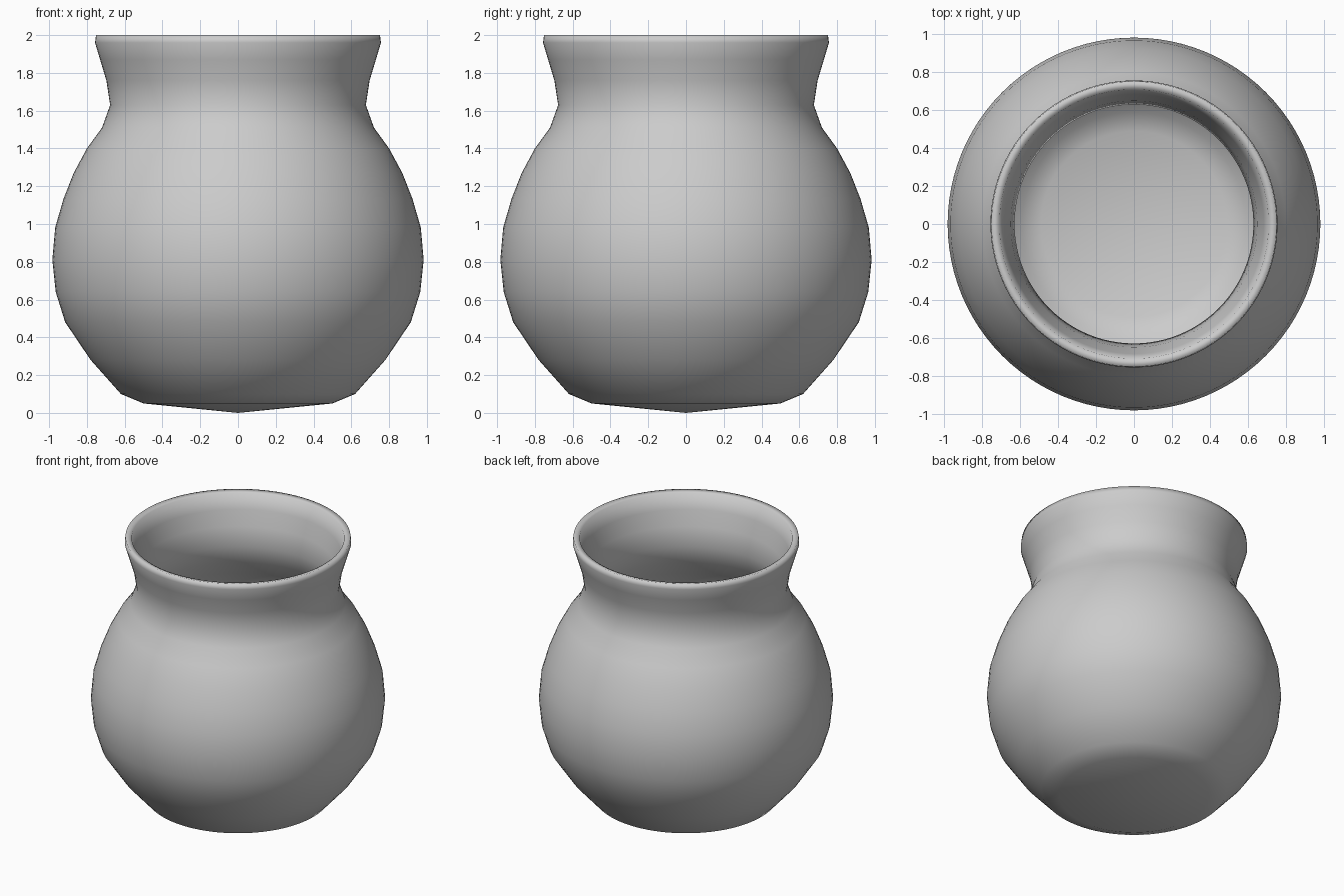
import bpy, bmesh
from math import cos, sin, tau

SEGMENTS = 96

cube = bpy.data.objects.get("Cube")
if cube:
    bpy.data.objects.remove(cube, do_unlink=True)

# Plain grey clay
clay = bpy.data.materials.new("grey clay")
clay.use_nodes = True
clay.diffuse_color = (0.6, 0.6, 0.6, 1)
clay.node_tree.nodes["Principled BSDF"].inputs["Base Color"].default_value = (0.6, 0.6, 0.6, 1)

# Outer wall from foot to lip, then inner wall back down (radius, height)
outer = [(0.5, 0.05), (0.62, 0.1), (0.78, 0.28), (0.915, 0.48), (0.965, 0.64),
         (0.983, 0.81), (0.968, 0.98), (0.925, 1.13), (0.87, 1.27), (0.80, 1.4),
         (0.72, 1.51), (0.677, 1.63), (0.697, 1.76), (0.73, 1.87),
         (0.757, 1.96), (0.752, 2.0)]
inner = [(0.71, 1.99), (0.685, 1.88), (0.65, 1.77), (0.63, 1.63), (0.68, 1.49),
         (0.765, 1.37), (0.83, 1.25), (0.88, 1.11), (0.92, 0.97), (0.935, 0.81),
         (0.917, 0.65), (0.87, 0.5), (0.74, 0.31), (0.59, 0.14), (0.49, 0.1)]


def revolve(bm, profile, bottom, top):
    """Turn the profile around z and close both ends with a fan."""
    rings = [[bm.verts.new((r * cos(tau * i / SEGMENTS), r * sin(tau * i / SEGMENTS), z))
              for i in range(SEGMENTS)] for r, z in profile]
    for low, high in zip(rings, rings[1:]):
        for i in range(SEGMENTS):
            j = (i + 1) % SEGMENTS
            bm.faces.new((low[i], low[j], high[j], high[i]))
    for ring, z, flip in ((rings[0], bottom, True), (rings[-1], top, False)):
        hub = bm.verts.new((0, 0, z))
        for i in range(SEGMENTS):
            a, b = ring[i], ring[(i + 1) % SEGMENTS]
            bm.faces.new((b, a, hub) if flip else (a, b, hub))


# Pot body
bm = bmesh.new()
revolve(bm, outer + inner, 0.0, 0.06)
mesh = bpy.data.meshes.new("pot")
bm.to_mesh(mesh)
bm.free()
mesh.materials.append(clay)
mesh.shade_smooth()
pot = bpy.data.objects.new("pot", mesh)
bpy.context.collection.objects.link(pot)
